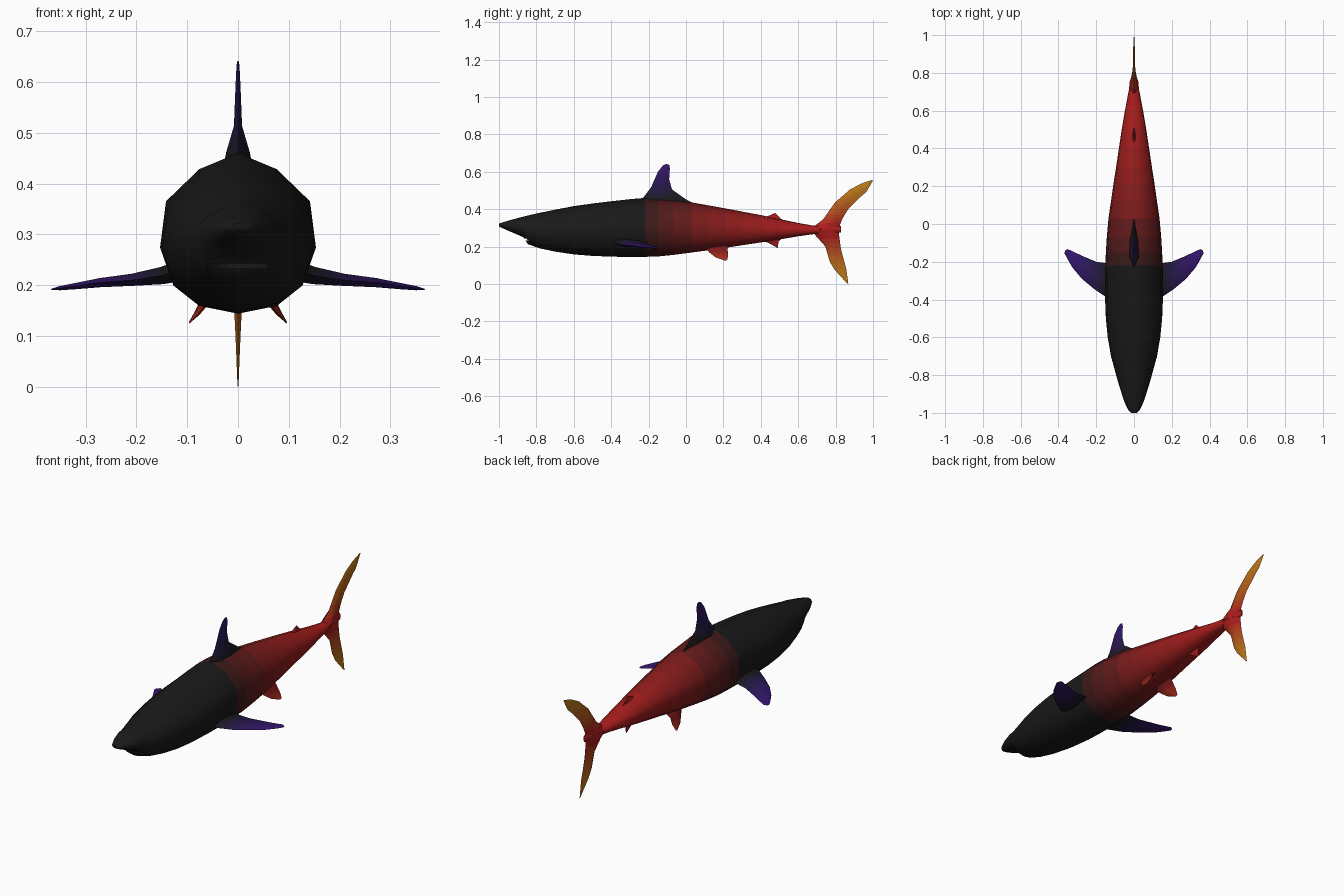
import bpy, bmesh
from mathutils import Vector

if "Cube" in bpy.data.objects:
    bpy.data.objects.remove(bpy.data.objects["Cube"])

STEPS = 12
BLACK, RED = (.01, .01, .01), (.42, .012, .012)
PURPLE, ORANGE = (.035, .008, .16), (.5, .2, .01)


def ramp(name, c0, c1):
    mats = []
    for i in range(STEPS):
        m = bpy.data.materials.new(f"{name}_{i}")
        t = i / (STEPS - 1)
        m.diffuse_color = (*[a + (b - a) * t for a, b in zip(c0, c1)], 1)
        m.use_nodes = True
        m.node_tree.nodes["Principled BSDF"].inputs["Base Color"].default_value = m.diffuse_color
        mats.append(m)
    return mats


def loft(name, rings, mats, shade, angle=1.0):
    """Skin closed rings; shade(centre) gives 0..1 along the colour ramp."""
    bm = bmesh.new()
    vs = [[bm.verts.new(p) for p in r] for r in rings]
    n = len(rings[0])
    for a, b in zip(vs, vs[1:]):
        for i in range(n):
            j = (i + 1) % n
            bm.faces.new((a[i], a[j], b[j], b[i]))
    bm.faces.new(vs[0])
    bm.faces.new(vs[-1])
    bmesh.ops.recalc_face_normals(bm, faces=bm.faces)
    for f in bm.faces:
        t = min(1, max(0, shade(f.calc_center_median())))
        f.material_index = round(t * (STEPS - 1))
    me = bpy.data.meshes.new(name)
    bm.to_mesh(me)
    bm.free()
    for m in mats:
        me.materials.append(m)
    ob = bpy.data.objects.new(name, me)
    bpy.context.collection.objects.link(ob)
    bpy.ops.object.select_all(action='DESELECT')
    ob.select_set(True)
    bpy.context.view_layer.objects.active = ob
    bpy.ops.object.shade_smooth_by_angle(angle=angle)
    return ob


def fin(name, sections, across, mats, shade, sub=3):
    """Sections are (leading point, trailing point, half thickness), root to tip."""
    across = Vector(across).normalized()
    rings = []
    for k, (s, e) in enumerate(zip(sections, sections[1:] + sections[-1:])):
        for q in range(sub if k < len(sections) - 1 else 1):
            t = q / sub
            lead = Vector(s[0]).lerp(Vector(e[0]), t)
            trail = Vector(s[1]).lerp(Vector(e[1]), t)
            h = across * (s[2] + (e[2] - s[2]) * t)
            a, b = lead.lerp(trail, .25), lead.lerp(trail, .6)
            rings.append([lead, a + h, b + h * .8, trail, b - h * .8, a - h])
    return loft(name, rings, mats, shade)


def flat(sections):
    return [((0, a, b), (0, c, d), h) for a, b, c, d, h in sections]


body_ramp = ramp("body", BLACK, RED)
fin_ramp = ramp("fin", BLACK, PURPLE)
tail_ramp = ramp("tail", RED, ORANGE)
pelvic_ramp = ramp("rear_fin", (.2, .01, .01), (.4, .03, .01))

# Body: y, half width, bottom z, top z
rows = [(-1, .014, .308, .322), (-.985, .03, .30, .328), (-.94, .052, .28, .341),
        (-.87, .074, .25, .36), (-.845, .082, .212, .366), (-.78, .1, .19, .381),
        (-.7, .122, .173, .397), (-.6, .139, .158, .416), (-.5, .149, .15, .43),
        (-.4, .153, .146, .442), (-.3, .153, .144, .453), (-.22, .152, .145, .46),
        (-.15, .149, .147, .46), (-.07, .144, .155, .452), (.03, .135, .168, .436),
        (.12, .122, .18, .42), (.21, .109, .193, .404), (.3, .095, .207, .387),
        (.4, .08, .222, .368), (.5, .065, .238, .347), (.6, .048, .255, .326),
        (.68, .033, .266, .312), (.76, .018, .272, .31), (.83, .004, .275, .31)]
half = [(0, 0), (.5, .05), (.83, .18), (1, .43), (.93, .7), (.5, .9), (0, 1)]
section = half + [(-x, z) for x, z in half[-2:0:-1]]
body = loft("body", [[(x * w, y, lo + z * (hi - lo)) for x, z in section]
                     for y, w, lo, hi in rows], body_ramp, lambda c: (c.y + .3) / .9)

# Mouth slit
bpy.ops.mesh.primitive_cylinder_add(vertices=24, radius=1, depth=1, location=(0, -.8, .238))
slit = bpy.context.object
slit.name = "mouth_cutter"
slit.scale = (.07, .09, .01)
slit.hide_render = True
slit.hide_viewport = True
slit.data.materials.append(body_ramp[0])
cut = body.modifiers.new("mouth", 'BOOLEAN')
cut.operation = 'DIFFERENCE'
cut.object = slit

# Dorsal fin
fin("dorsal_fin", flat([(-.26, .43, .06, .42, .03), (-.225, .466, .0, .452, .023),
                        (-.187, .516, -.075, .505, .008), (-.15, .60, -.09, .56, .005),
                        (-.123, .634, -.086, .618, .003), (-.106, .641, -.09, .638, .002)]),
    (1, 0, 0), fin_ramp, lambda c: (c.z - .46) / .17)

# Small rear fins on top and below
fin("second_dorsal_fin", flat([(.39, .35, .54, .33, .012), (.44, .364, .505, .35, .006),
                               (.476, .379, .489, .368, .002)]),
    (1, 0, 0), body_ramp, lambda c: .8)
fin("anal_fin", flat([(.39, .235, .52, .25, .012), (.44, .22, .495, .225, .006),
                      (.482, .197, .49, .19, .002)]),
    (1, 0, 0), body_ramp, lambda c: .8)

# Tail lobes
fin("tail_upper", flat([(.66, .285, .82, .285, .028), (.69, .312, .824, .318, .02),
                        (.733, .345, .838, .352, .012), (.797, .436, .866, .398, .007),
                        (.877, .505, .936, .468, .005), (.93, .533, .962, .49, .004),
                        (.955, .543, .972, .505, .003), (.995, .556, .998, .55, .001)]),
    (1, 0, 0), tail_ramp, lambda c: (c.z - .32) / .2)
fin("tail_lower", flat([(.66, .295, .82, .295, .028), (.69, .262, .818, .265, .02),
                        (.745, .2, .828, .19, .01), (.768, .12, .842, .135, .006),
                        (.795, .075, .856, .085, .004), (.86, .004, .868, 0, .001)]),
    (1, 0, 0), tail_ramp, lambda c: (.24 - c.z) / .2)

# Paired fins
for side, s in (("left", 1), ("right", -1)):
    pectoral = [((.08, -.43, .24), (.08, -.2, .23), .024),
                ((.15, -.385, .219), (.15, -.207, .219), .017),
                ((.21, -.345, .21), (.2, -.2, .213), .012),
                ((.276, -.29, .205), (.26, -.175, .205), .009),
                ((.325, -.232, .198), (.31, -.152, .198), .006),
                ((.352, -.186, .194), (.35, -.133, .194), .004),
                ((.368, -.155, .192), (.364, -.14, .192), .001)]
    pelvic = [((.04, .09, .21), (.04, .23, .21), .014),
              ((.06, .125, .168), (.066, .222, .185), .009),
              ((.08, .16, .141), (.08, .226, .155), .005),
              ((.096, .208, .125), (.096, .22, .128), .001)]
    mir = lambda secs: [((s * a[0], *a[1:]), (s * b[0], *b[1:]), h) for a, b, h in secs]
    fin(side + "_pectoral_fin", mir(pectoral), (s * .15, 0, 1), fin_ramp,
        lambda c: (abs(c.x) - .14) / .18)
    fin(side + "_pelvic_fin", mir(pelvic), (s, 0, .8), pelvic_ramp,
        lambda c: (.18 - c.z) / .05)
